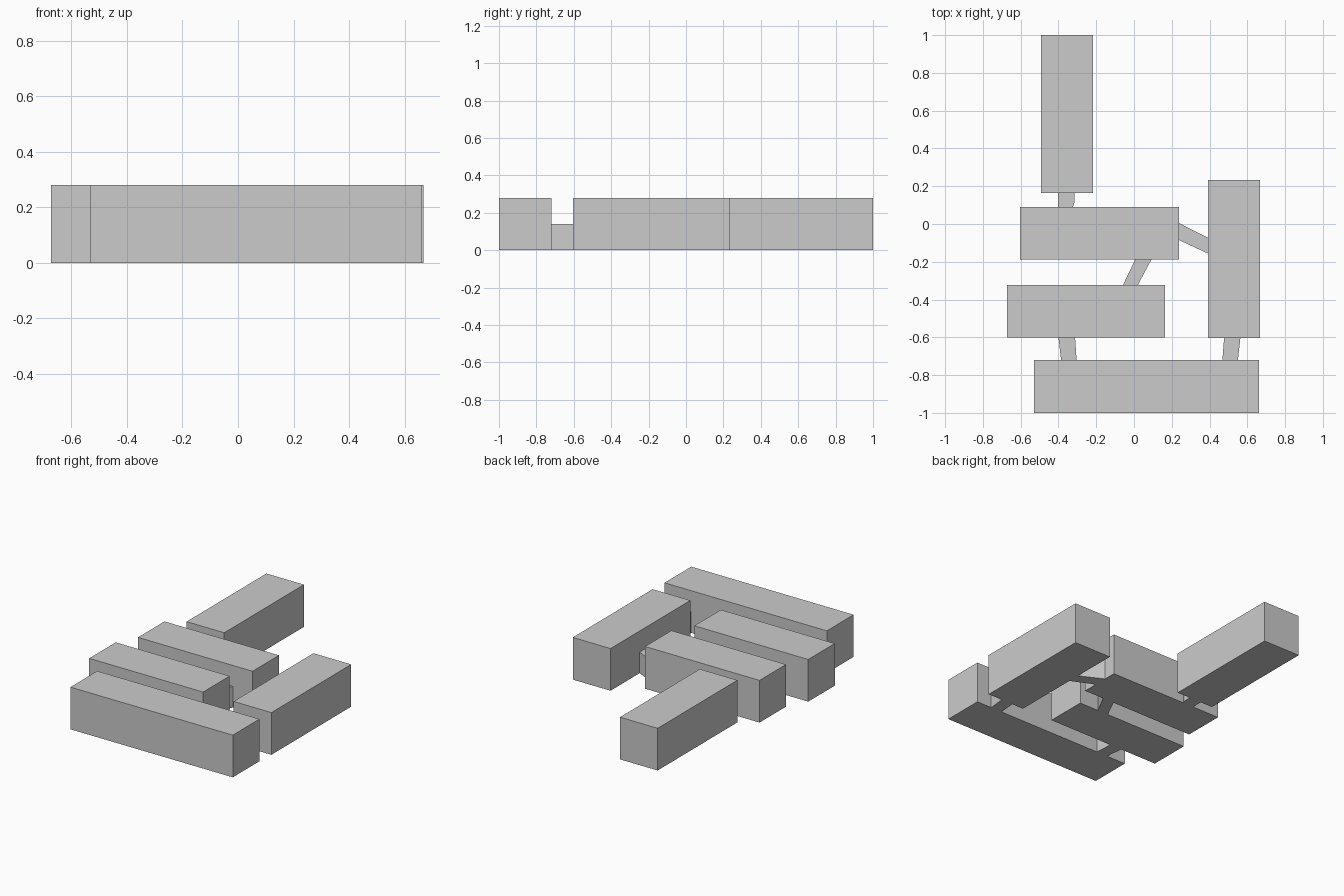
import bpy
import bmesh

if "Cube" in bpy.data.objects:
    bpy.data.objects.remove(bpy.data.objects["Cube"])

BLOCK_H = 0.28
LINK_H = 0.14


def prism(name, outline, height):
    """Extrude a counter-clockwise plan outline up from z = 0."""
    bm = bmesh.new()
    base = bm.faces.new([bm.verts.new((x, y, 0)) for x, y in outline])
    top = bmesh.ops.extrude_face_region(bm, geom=[base], use_keep_orig=True)["geom"]
    bmesh.ops.translate(bm, vec=(0, 0, height),
                        verts=[v for v in top if isinstance(v, bmesh.types.BMVert)])
    bmesh.ops.recalc_face_normals(bm, faces=bm.faces)
    mesh = bpy.data.meshes.new(name)
    bm.to_mesh(mesh)
    bm.free()
    obj = bpy.data.objects.new(name, mesh)
    bpy.context.collection.objects.link(obj)
    return obj


# Tall rectangular blocks: x min, x max, y min, y max
blocks = {
    "back_block": (-0.492, -0.216, 0.164, 1.0),
    "upper_middle_block": (-0.603, 0.238, -0.187, 0.09),
    "lower_middle_block": (-0.672, 0.164, -0.6, -0.322),
    "right_block": (0.391, 0.668, -0.604, 0.233),
    "front_block": (-0.53, 0.662, -1.0, -0.72),
}
for name, (x0, x1, y0, y1) in blocks.items():
    prism(name, [(x0, y0), (x1, y0), (x1, y1), (x0, y1)], BLOCK_H)

# Low slanted passages joining the blocks
links = {
    "back_link": [(-0.402, 0.09), (-0.323, 0.09), (-0.315, 0.115), (-0.315, 0.164), (-0.402, 0.164)],
    "middle_link": [(-0.058, -0.322), (0.021, -0.322), (0.093, -0.187), (0.007, -0.187)],
    "right_link": [(0.238, -0.085), (0.391, -0.156), (0.391, -0.073), (0.238, 0.005)],
    "front_left_link": [(-0.386, -0.72), (-0.304, -0.72), (-0.312, -0.6), (-0.4, -0.6)],
    "front_right_link": [(0.468, -0.72), (0.55, -0.72), (0.563, -0.604), (0.477, -0.604)],
}
for name, outline in links.items():
    prism(name, outline, LINK_H)
